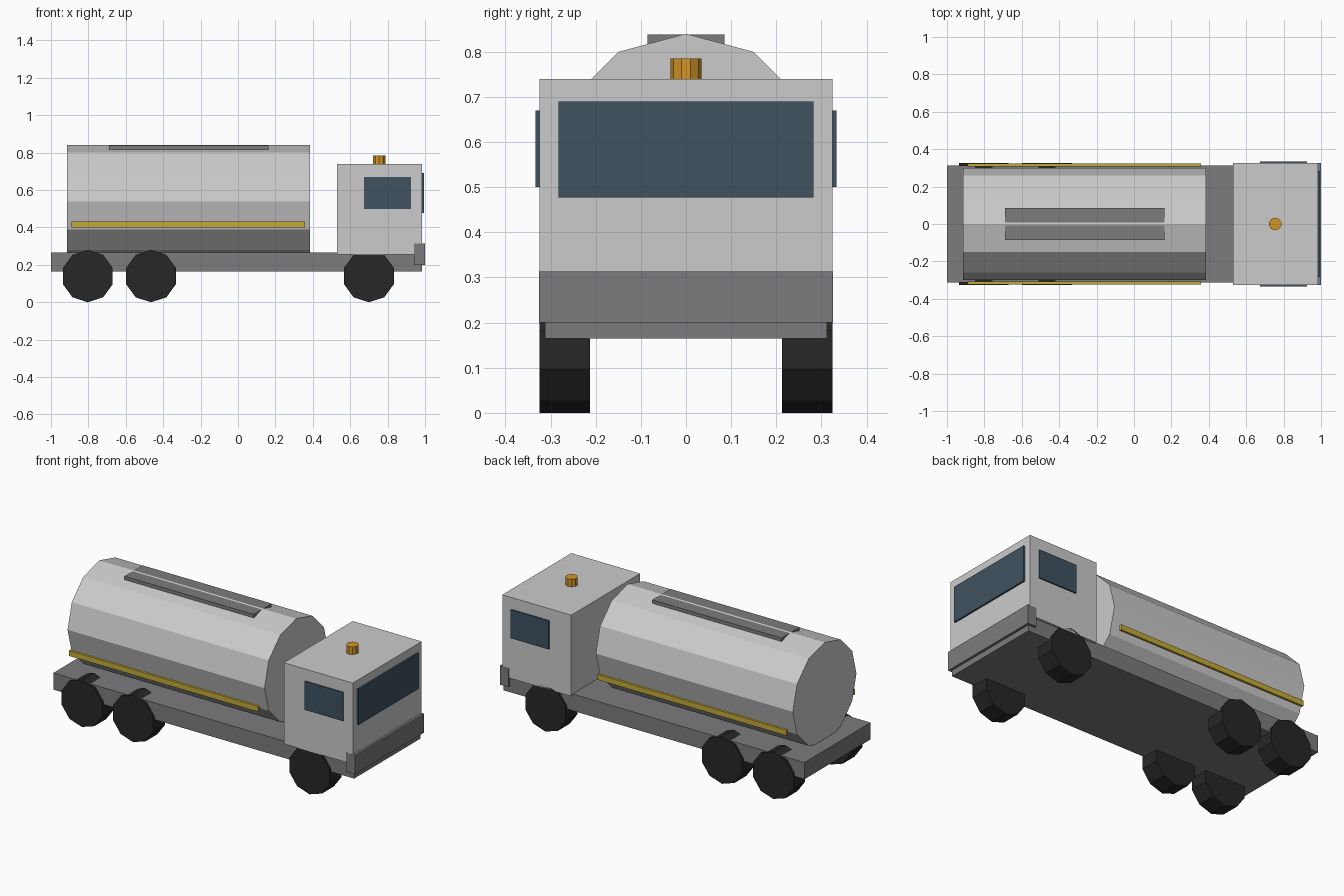
import bpy
import math

if "Cube" in bpy.data.objects:
    bpy.data.objects.remove(bpy.data.objects["Cube"])


def material(name, rgb):
    m = bpy.data.materials.new(name)
    m.diffuse_color = (*rgb, 1)
    m.use_nodes = True
    m.node_tree.nodes["Principled BSDF"].inputs["Base Color"].default_value = m.diffuse_color
    return m


dark_grey = material("dark_grey", (0.2, 0.2, 0.21))
black = material("rubber", (0.02, 0.02, 0.02))
glass = material("glass", (0.05, 0.085, 0.115))
yellow = material("yellow", (0.55, 0.4, 0.04))
amber = material("amber", (0.65, 0.3, 0.02))


def finish(name, mat):
    ob = bpy.context.object
    ob.name = name
    bpy.ops.object.transform_apply(location=False, rotation=True, scale=True)
    if mat:
        ob.data.materials.append(mat)
    return ob


def box(name, x, y, z, mat=None):
    """Box from (min, max) ranges."""
    bpy.ops.mesh.primitive_cube_add(
        size=1, location=[sum(r) / 2 for r in (x, y, z)])
    bpy.context.object.scale = [r[1] - r[0] for r in (x, y, z)]
    return finish(name, mat)


def cylinder(name, sides, radius, depth, loc, rot=(0, 0, 0), mat=None):
    bpy.ops.mesh.primitive_cylinder_add(
        vertices=sides, radius=radius, depth=depth, location=loc, rotation=rot)
    return finish(name, mat)


# Chassis and cab
box("chassis", (-1.0, 0.985), (-0.312, 0.312), (0.165, 0.265), dark_grey)
box("cab", (0.53, 0.985), (-0.325, 0.325), (0.256, 0.74))
box("bumper", (0.942, 1.0), (-0.326, 0.326), (0.2, 0.313), dark_grey)
box("windshield", (0.97, 0.995), (-0.283, 0.283), (0.477, 0.69), glass)
cylinder("beacon", 10, 0.034, 0.055, (0.755, 0, 0.758), mat=amber)

# Tank: twelve sides with a corner on top
cylinder("tank", 12, 0.3, 1.3, (-0.265, 0, 0.54), (0, math.pi / 2, 0))
box("tank_walkway", (-0.69, 0.163), (-0.085, 0.085), (0.814, 0.838), dark_grey)

# Parts on both sides
for side, label in ((-1, "right"), (1, "left")):
    def span(a, b):
        return sorted((side * a, side * b))

    box(f"side_window_{label}", (0.673, 0.925), span(0.31, 0.333),
        (0.5, 0.67), glass)
    box(f"stripe_{label}", (-0.89, 0.358), span(0.308, 0.323),
        (0.4, 0.432), yellow)
    # Ten-sided wheels standing on a corner
    for x, axle in ((-0.803, "rear"), (-0.465, "middle"), (0.7, "front")):
        cylinder(f"wheel_{axle}_{label}", 10, 0.14, 0.112,
                 (x, side * 0.269, 0.14), (math.pi / 2, 0, 0), black)
